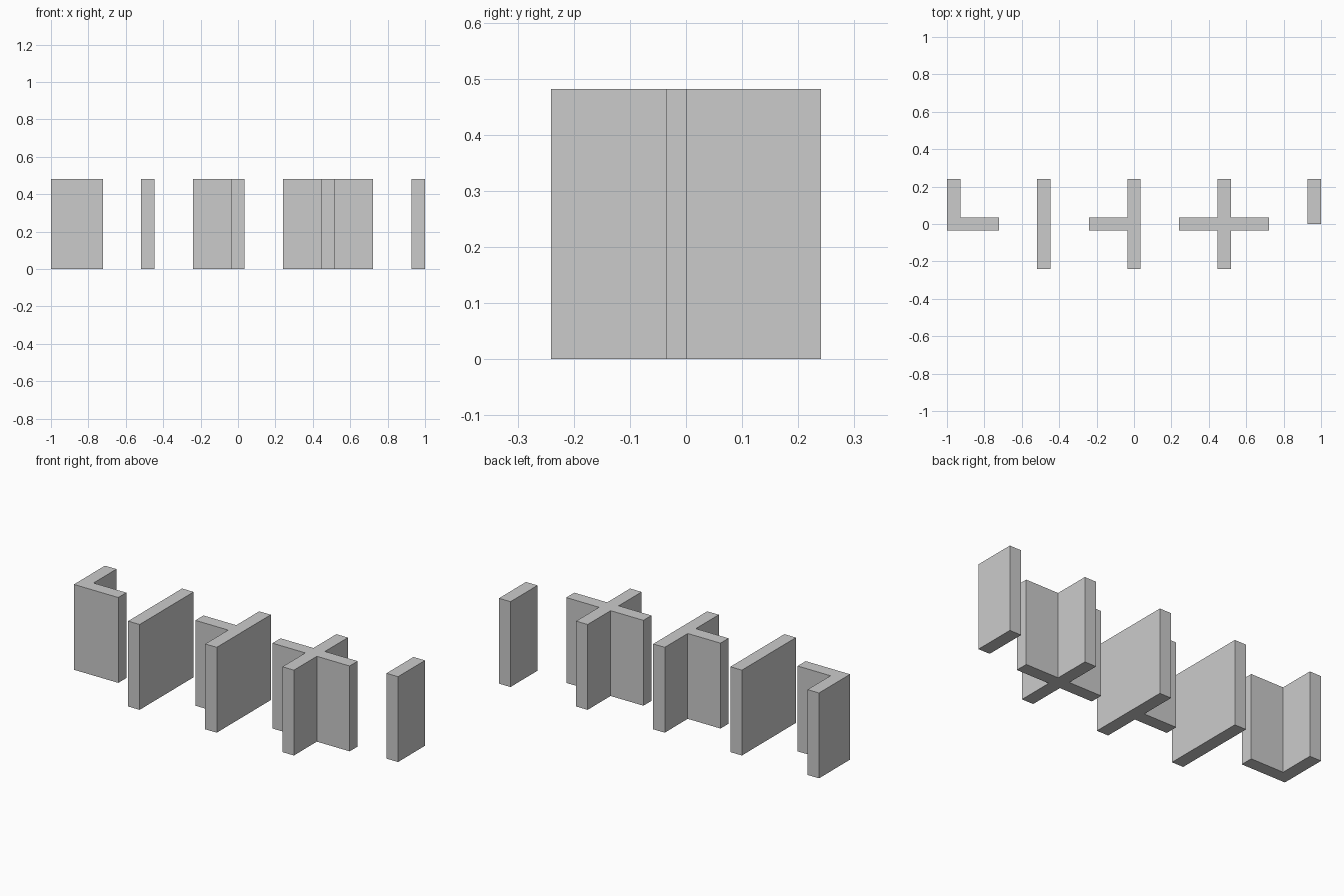
import bpy
import bmesh
import random
from mathutils import Vector

if "Cube" in bpy.data.objects:
    bpy.data.objects.remove(bpy.data.objects["Cube"], do_unlink=True)

HALF = 0.036      # half of the wall thickness
REACH = 0.241     # arm length from the middle of a piece
HEIGHT = 0.482
PITCH = 0.482     # spacing of the pieces
EAST, NORTH, WEST, SOUTH = (Vector(d) for d in ((1, 0, 0), (0, 1, 0), (-1, 0, 0), (0, -1, 0)))

# One plain stone grey
stone = bpy.data.materials.new("stone_grey")
stone.use_nodes = True
grey = (0.6, 0.6, 0.6, 1)
stone.diffuse_color = grey
stone.node_tree.nodes["Principled BSDF"].inputs["Base Color"].default_value = grey


def wall_solid(arms, y_min):
    """Extrude the plan outline of a wall junction with the given arms."""
    outline = []
    for d in (EAST, NORTH, WEST, SOUTH):
        side = Vector((-d.y, d.x, 0))
        if d in arms:
            outline += [d * REACH - side * HALF, d * REACH + side * HALF]
        outline.append((d + side) * HALF)
    bm = bmesh.new()
    base = bm.faces.new([bm.verts.new((p.x, max(p.y, y_min), 0)) for p in outline])
    top = bmesh.ops.extrude_face_region(bm, geom=[base], use_keep_orig=True)["geom"]
    bmesh.ops.translate(bm, verts=[g for g in top if isinstance(g, bmesh.types.BMVert)],
                        vec=(0, 0, HEIGHT))
    bmesh.ops.remove_doubles(bm, verts=bm.verts, dist=1e-5)
    bmesh.ops.recalc_face_normals(bm, faces=bm.faces)
    bmesh.ops.triangulate(bm, faces=bm.faces)
    return bm


def cut_shard(solid, seed, others):
    """Keep the part of the solid that is nearest to the seed."""
    bm = solid.copy()
    for other in others:
        bmesh.ops.bisect_plane(bm, geom=bm.verts[:] + bm.edges[:] + bm.faces[:], dist=1e-6,
                               plane_co=(seed + other) / 2,
                               plane_no=(other - seed).normalized(), clear_outer=True)
        rim = [e for e in bm.edges if e.is_boundary]
        if rim:
            bmesh.ops.holes_fill(bm, edges=rim, sides=0)
        bmesh.ops.triangulate(bm, faces=bm.faces)
    bmesh.ops.dissolve_limit(bm, angle_limit=0.005, verts=bm.verts, edges=bm.edges)
    bmesh.ops.recalc_face_normals(bm, faces=bm.faces)
    return bm


def cracked_wall(name, x, arms, shards, y_min=-1):
    """A wall piece made of tightly fitting shards, so cracks show as seams."""
    solid = wall_solid(arms, y_min)
    seeds = []
    for i in range(shards):
        d = arms[i % len(arms)]
        side = Vector((-d.y, d.x, 0))
        seeds.append(d * random.uniform(0, REACH) + side * random.uniform(-HALF, HALF)
                     + Vector((0, 0, random.uniform(0, HEIGHT))))
    mesh = bpy.data.meshes.new(name)
    whole = bmesh.new()
    for seed in seeds:
        shard = cut_shard(solid, seed, [s for s in seeds if s is not seed])
        shard.to_mesh(mesh)
        whole.from_mesh(mesh)
        shard.free()
    whole.to_mesh(mesh)
    whole.free()
    solid.free()
    mesh.materials.append(stone)
    obj = bpy.data.objects.new(name, mesh)
    obj.location.x = x
    bpy.context.collection.objects.link(obj)


random.seed(4)

# Row of modular wall pieces, from right to left
cracked_wall("corner_wall", -2 * PITCH, [EAST, NORTH], 10)
cracked_wall("straight_wall", -PITCH, [NORTH, SOUTH], 10)
cracked_wall("tee_wall", 0, [NORTH, SOUTH, WEST], 12)
cracked_wall("cross_wall", PITCH, [EAST, NORTH, WEST, SOUTH], 14)
cracked_wall("end_wall", 2 * PITCH, [NORTH], 8, y_min=0)
